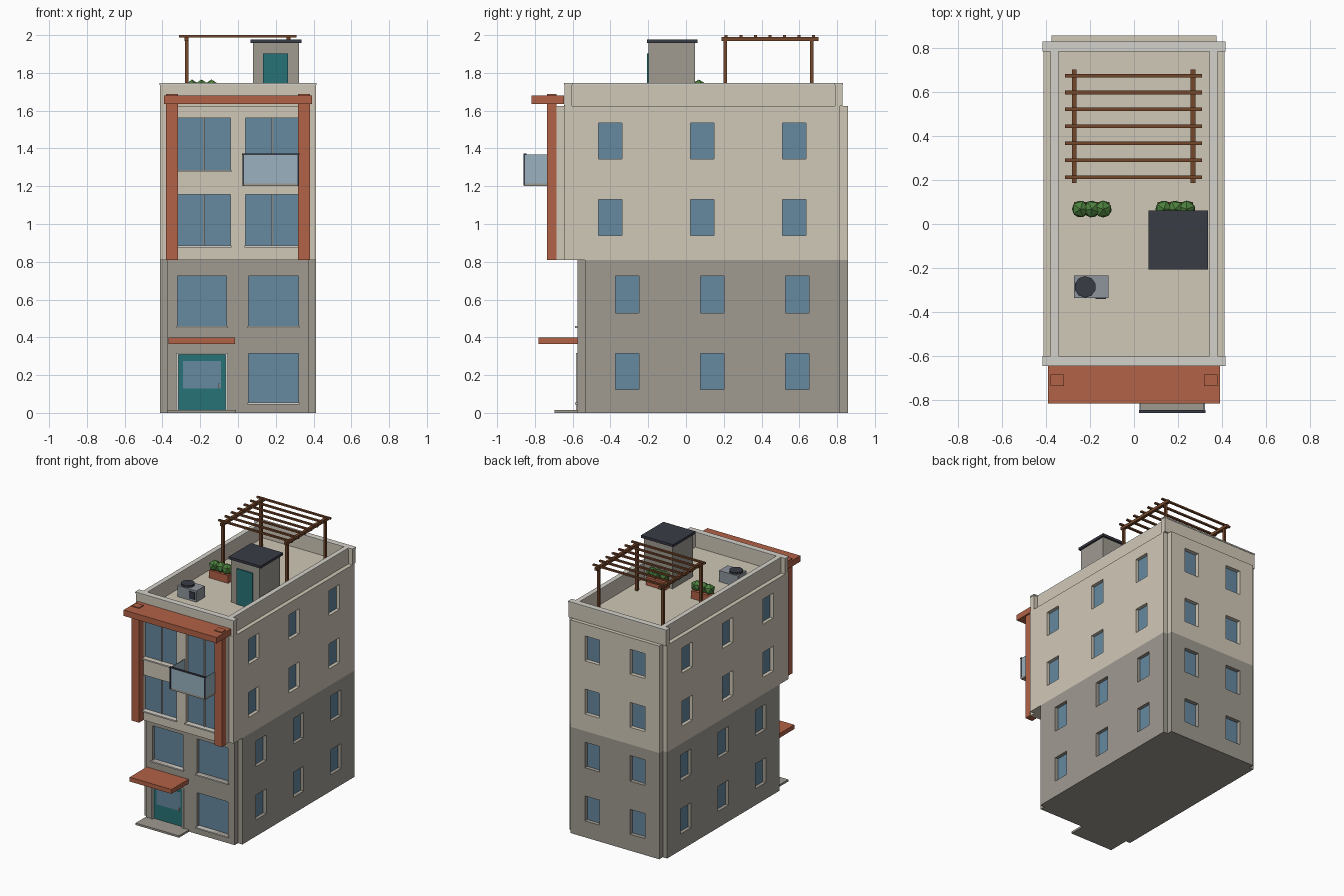
import bpy, bmesh
from mathutils import Matrix, Vector

if "Cube" in bpy.data.objects:
    bpy.data.objects.remove(bpy.data.objects["Cube"])


def mat(name, hexcol):
    lin = [(int(hexcol[i:i + 2], 16) / 255) ** 2.2 for i in (0, 2, 4)]
    m = bpy.data.materials.new(name)
    m.diffuse_color = (*lin, 1)
    m.use_nodes = True
    m.node_tree.nodes["Principled BSDF"].inputs["Base Color"].default_value = m.diffuse_color
    return m


BEIGE = mat("beige_render", "CFC7B6")
GREY = mat("grey_stone", "9E9990")
TRIM = mat("pale_trim", "D3D0C8")
TERRA = mat("terracotta", "B06248")
GLASS = mat("window_glass", "66879E")
CLEAR = mat("balcony_glass", "98B0BD")
TEAL = mat("teal_door", "2C7276")
DARK = mat("dark_metal", "3C3E48")
WOOD = mat("brown_wood", "74492F")
METAL = mat("unit_metal", "8C949B")
LEAF = mat("leaf", "4E8040")


def finish(name, bm, m):
    bmesh.ops.recalc_face_normals(bm, faces=bm.faces[:])
    me = bpy.data.meshes.new(name)
    bm.to_mesh(me)
    bm.free()
    ob = bpy.data.objects.new(name, me)
    bpy.context.collection.objects.link(ob)
    me.materials.append(m)
    return ob


def box(name, x0, x1, y0, y1, z0, z1, m):
    bm = bmesh.new()
    c = Vector(((x0 + x1) / 2, (y0 + y1) / 2, (z0 + z1) / 2))
    bmesh.ops.create_cube(bm, size=1, matrix=Matrix.Translation(c) @ Matrix.Diagonal((x1 - x0, y1 - y0, z1 - z0, 1)))
    return finish(name, bm, m)


def wall(name, along, outer, inner, u0, u1, z0, z1, holes, m, pane=True):
    """Wall panel with rectangular openings (a, b, low, high), glazed near the inner face."""
    def pos(u, d, z):
        return Vector((u, d, z) if along == "x" else (d, u, z))
    us = sorted({u0, u1, *[v for h in holes for v in h[:2]]})
    zs = sorted({z0, z1, *[v for h in holes for v in h[2:]]})
    bm = bmesh.new()
    for a, b in zip(us, us[1:]):
        for c, d in zip(zs, zs[1:]):
            u, z = (a + b) / 2, (c + d) / 2
            if not any(h[0] < u < h[1] and h[2] < z < h[3] for h in holes):
                bm.faces.new([bm.verts.new(pos(p, outer, q)) for p, q in ((a, c), (b, c), (b, d), (a, d))])
    bmesh.ops.remove_doubles(bm, verts=bm.verts[:], dist=1e-5)
    r = bmesh.ops.extrude_face_region(bm, geom=bm.faces[:], use_keep_orig=True)
    vs = [g for g in r["geom"] if isinstance(g, bmesh.types.BMVert)]
    bmesh.ops.translate(bm, verts=vs, vec=pos(0, inner - outer, 0))
    finish(name, bm, m)
    if pane:
        d0, d1 = sorted((outer + 0.7 * (inner - outer), inner))
        for i, (a, b, c, d) in enumerate(holes):
            p, q = pos(a, d0, c), pos(b, d1, d)
            box(f"{name}_pane_{i}", p.x, q.x, p.y, q.y, p.z, q.z, GLASS)


# solid cores and roof deck
box("lower_core", -.375, .375, -.535, .815, 0, .81, GREY)
box("upper_core", -.375, .375, -.645, .815, .81, 1.6, BEIGE)
box("roof_deck", -.375, .375, -.645, .815, 1.6, 1.63, BEIGE)

# side and back walls
LOW = [(.125, .315), (.53, .725)]
HIGH = [(.94, 1.13), (1.345, 1.535)]


def openings(centres, rows):
    return [(c - .0625, c + .0625, *r) for c in centres for r in rows]


for side, s in (("left", -1), ("right", 1)):
    wall(f"{side}_lower_wall", "y", s * .412, s * .375, -.535, .815, 0, .81, openings((-.31, .14, .59), LOW), GREY)
    wall(f"{side}_upper_wall", "y", s * .412, s * .375, -.645, .815, .81, 1.625, openings((-.4, .087, .573), HIGH), BEIGE)
wall("back_lower_wall", "x", .857, .815, -.375, .375, 0, .81, openings((-.19, .19), LOW), GREY)
wall("back_upper_wall", "x", .857, .815, -.375, .375, .81, 1.625, openings((-.19, .19), HIGH), BEIGE)

# front walls
low_front = [(-.32, -.06, .46, .725), (.055, .32, .46, .725), (.055, .32, .055, .315)]
door_hole = (-.325, -.055, .015, .315)
up_front = [(-.322, -.04, .885, 1.155), (.04, .322, .885, 1.155),
            (-.322, -.04, 1.285, 1.56), (.04, .322, 1.215, 1.56)]
wall("front_lower_wall", "x", -.575, -.535, -.375, .375, 0, .81, low_front + [door_hole], GREY)
wall("front_upper_wall", "x", -.685, -.645, -.375, .375, .81, 1.625, up_front, BEIGE)

# sills and mullions
for i, (a, b, c, d) in enumerate(low_front):
    box(f"lower_sill_{i}", a - .006, b + .006, -.587, -.55, c - .01, c, TRIM)
for i, (a, b, c, d) in enumerate(up_front):
    if i < 3:
        box(f"upper_sill_{i}", a - .006, b + .006, -.697, -.66, c - .01, c, TRIM)
    box(f"mullion_{i}", (a + b) / 2 - .004, (a + b) / 2 + .004, -.666, -.65, c, d, TRIM)

# entrance
box("door", -.315, -.065, -.562, -.54, .015, .308, TEAL)
box("door_glass", -.29, -.09, -.565, -.56, .13, .275, GLASS)
box("door_handle", -.103, -.095, -.575, -.56, .132, .155, TRIM)
for i, (a, b) in enumerate(((-.327, -.315), (-.065, -.053))):
    box(f"door_jamb_{i}", a, b, -.583, -.54, .015, .318, TRIM)
box("door_head", -.315, -.065, -.583, -.54, .308, .318, TRIM)
box("entrance_step", -.375, -.01, -.697, -.575, 0, .015, GREY)
box("entrance_canopy", -.367, -.015, -.78, -.575, .365, .398, TERRA)

# terracotta facade frame
for side, s in (("left", -1), ("right", 1)):
    a, b = sorted((s * .318, s * .38))
    box(f"{side}_frame_post", a, b, -.737, -.685, .81, 1.687, TERRA)
box("frame_top", -.392, .392, -.817, -.645, 1.635, 1.68, TERRA)

# balcony
box("balcony_slab", .025, .322, -.855, -.685, 1.2, 1.215, GREY)
box("balcony_front_glass", .03, .317, -.855, -.85, 1.215, 1.365, CLEAR)
box("balcony_front_rail", .022, .325, -.86, -.845, 1.365, 1.374, DARK)
for side, x in (("left", .028), ("right", .319)):
    box(f"balcony_{side}_glass", x - .003, x + .003, -.85, -.685, 1.215, 1.368, CLEAR)
    box(f"balcony_{side}_post", x - .004, x + .004, -.86, -.852, 1.205, 1.368, DARK)

# parapets with thin coping
for name, x0, x1, y0, y1 in (("front", -.412, .412, -.643, -.603), ("back", -.412, .412, .788, .828),
                             ("left", -.38, -.343, -.603, .788), ("right", .343, .38, -.603, .788)):
    box(f"{name}_parapet", x0, x1, y0, y1, 1.625, 1.737, BEIGE)
    e = .003 if name in ("front", "back") else 0
    box(f"{name}_coping", x0 - e, x1 + e, y0 - e, y1 + e, 1.737, 1.747, TRIM)

# stair house
box("stair_house", .08, .322, -.198, .047, 1.63, 1.957, GREY)
box("stair_house_roof", .066, .336, -.207, .062, 1.957, 1.976, DARK)
box("stair_house_door", .132, .265, -.206, -.195, 1.63, 1.902, TEAL)

# pergola
for side, x in (("left", -.272), ("right", .268)):
    for end, y in (("front", .208), ("back", .666)):
        box(f"pergola_{end}_{side}_post", x - .009, x + .009, y - .009, y + .009, 1.63, 1.97, WOOD)
    box(f"pergola_{side}_beam", x - .011, x + .011, .187, .702, 1.968, 1.99, WOOD)
for i in range(7):
    y = .213 + i * .077
    box(f"pergola_slat_{i}", -.313, .31, y - .008, y + .008, 1.988, 2.0, WOOD)

# planters with low-poly bushes
for side, x in (("left", -.192), ("right", .188)):
    box(f"{side}_planter", x - .08, x + .08, .04, .1, 1.63, 1.69, TERRA)
    for i, dx in enumerate((-.052, 0, .052)):
        bm = bmesh.new()
        m = Matrix.Translation((x + dx, .068, 1.722)) @ Matrix.Rotation(i * .8, 4, "Z")
        bmesh.ops.create_icosphere(bm, subdivisions=1, radius=.043, matrix=m)
        finish(f"{side}_bush_{i}", bm, LEAF)

# cooling unit
box("cooling_unit", -.273, -.115, -.337, -.235, 1.63, 1.715, METAL)
box("cooling_unit_grille", -.175, -.128, -.342, -.335, 1.645, 1.7, DARK)
bm = bmesh.new()
bmesh.ops.create_cone(bm, cap_ends=True, segments=10, radius1=.049, radius2=.049, depth=.015,
                      matrix=Matrix.Translation((-.222, -.286, 1.722)))
finish("cooling_unit_fan", bm, DARK)
